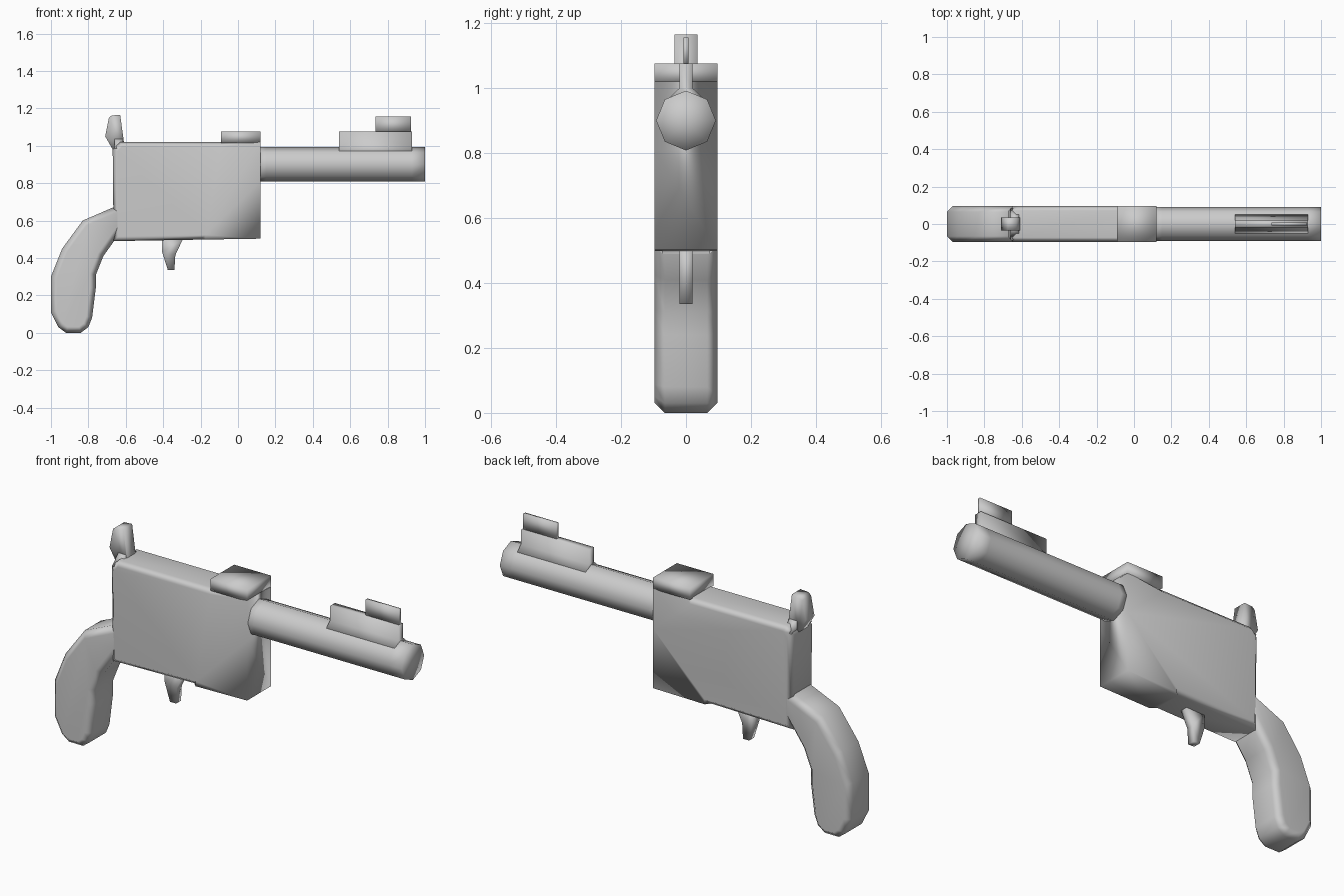
import bpy, bmesh, math
from mathutils import Matrix

if "Cube" in bpy.data.objects:
    bpy.data.objects.remove(bpy.data.objects["Cube"])

HALF = 0.097  # half thickness of frame and grip

grey = bpy.data.materials.new("dark_grey")
grey.diffuse_color = (0.56, 0.56, 0.56, 1)
grey.use_nodes = True
grey.node_tree.nodes["Principled BSDF"].inputs["Base Color"].default_value = grey.diffuse_color


def finish(name, bm, weighted=False):
    """Turn the bmesh into a fully smooth-shaded grey object."""
    bmesh.ops.recalc_face_normals(bm, faces=bm.faces[:])
    mesh = bpy.data.meshes.new(name)
    bm.to_mesh(mesh)
    bm.free()
    for p in mesh.polygons:
        p.use_smooth = True
    mesh.materials.append(grey)
    ob = bpy.data.objects.new(name, mesh)
    bpy.context.collection.objects.link(ob)
    if weighted:  # keep the large faces flat, shade only the rims
        ob.modifiers.new("flat_sides", "WEIGHTED_NORMAL").mode = "FACE_AREA"
    return ob


def prism(name, profile, a, b, axis="y", bevel=0, keep=lambda m: True, split=None):
    """Extrude a profile (x,z along y, or y,z along x) from a to b; bevel its rims."""
    bm = bmesh.new()
    place = (lambda u, v, t: (u, t, v)) if axis == "y" else (lambda u, v, t: (t, u, v))
    r0 = [bm.verts.new(place(u, v, a)) for u, v in profile]
    r1 = [bm.verts.new(place(u, v, b)) for u, v in profile]
    caps = [bm.faces.new(r0), bm.faces.new(r1[::-1])]
    n = len(profile)
    for i in range(n):
        j = (i + 1) % n
        bm.faces.new((r0[i], r1[i], r1[j], r0[j]))
    bmesh.ops.recalc_face_normals(bm, faces=bm.faces[:])
    rim = [e for f in caps for e in f.edges
           if keep((e.verts[0].co + e.verts[1].co) / 2)]
    if split:  # diagonal crease across both side faces
        for f, r in zip(caps, (r0, r1)):
            bmesh.utils.face_split(f, r[split[0]], r[split[1]])
    if bevel:
        bmesh.ops.bevel(bm, geom=rim, offset=bevel, segments=1, profile=0.5,
                        affect="EDGES", clamp_overlap=True)
    return finish(name, bm, bool(bevel))


# Frame: chamfered along top, back and rear underside, square at the front corner
prism("frame", [(0.12, 0.81), (0.12, 0.503), (-0.20, 0.498), (-0.665, 0.49),
                (-0.67, 0.98), (-0.63, 1.02), (-0.09, 1.02), (0.12, 1.02)],
      -HALF, HALF, bevel=0.025, keep=lambda m: m.x < -0.1, split=(0, 2))

# Raised block at the front of the frame top
prism("top_block", [(-0.09, 1.015), (0.12, 1.015), (0.12, 1.075), (-0.09, 1.075)],
      -HALF, HALF)

# Curved grip with chamfered rims
prism("grip", [(-0.645, 0.68), (-0.83, 0.60), (-0.94, 0.45),
               (-1.0, 0.30), (-1.0, 0.11), (-0.96, 0.03), (-0.92, 0.0),
               (-0.84, 0.0), (-0.80, 0.03), (-0.78, 0.08), (-0.76, 0.24),
               (-0.76, 0.31), (-0.72, 0.41), (-0.645, 0.515)],
      -HALF, HALF, bevel=0.032, keep=lambda m: m.x < -0.65)

# Eight-sided barrel with a softly shaded muzzle
bm = bmesh.new()
turn = Matrix.Translation((0.555, 0, 0.90)) @ Matrix.Rotation(math.pi / 2, 4, "Y")
bmesh.ops.create_cone(bm, cap_ends=True, cap_tris=True, segments=8, radius1=0.092,
                      radius2=0.092, depth=0.89, matrix=turn)
for x in (0.15, 0.93):
    bmesh.ops.bisect_plane(bm, geom=bm.verts[:] + bm.edges[:] + bm.faces[:],
                           plane_co=(x, 0, 0), plane_no=(1, 0, 0))
finish("barrel", bm)

# Front sight: flared base rib and thin blade
prism("sight_rib", [(-0.062, 0.96), (0.062, 0.96), (0.02, 1.0), (0.02, 1.075),
                    (-0.02, 1.075), (-0.02, 1.0)], 0.54, 0.93, axis="x")
prism("sight_blade", [(0.735, 1.07), (0.925, 1.07), (0.925, 1.155), (0.735, 1.155)],
      -0.008, 0.008)

# Trigger
prism("trigger", [(-0.405, 0.50), (-0.405, 0.43), (-0.375, 0.335), (-0.34, 0.335),
                  (-0.335, 0.415), (-0.295, 0.50)], -0.02, 0.02)

# Hammer: flared foot, upright post and rear spur
prism("hammer_foot", [(-0.085, 0.985), (0.085, 0.985), (0.035, 1.035),
                      (-0.035, 1.035)], -0.66, -0.615, axis="x")
prism("hammer", [(-0.67, 0.98), (-0.71, 1.05), (-0.69, 1.15), (-0.675, 1.162),
                 (-0.63, 1.165), (-0.61, 1.02), (-0.61, 0.98)], -0.035, 0.035)
